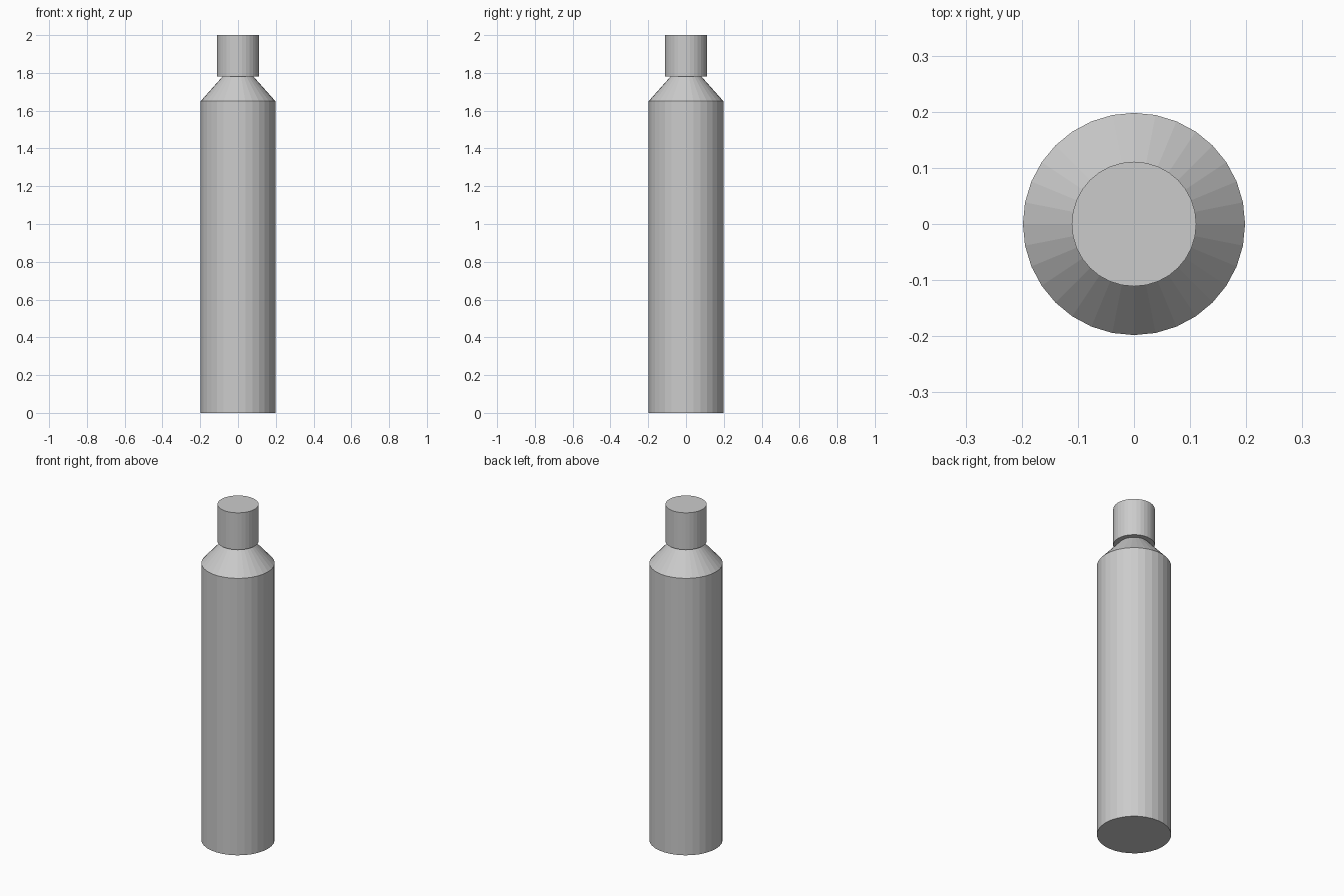
import bpy
import bmesh
import math

if "Cube" in bpy.data.objects:
    bpy.data.objects.remove(bpy.data.objects["Cube"])

SIDES = 32


def lathe(name, profile):
    """Closed, flat-faced solid of revolution from (radius, z) points."""
    bm = bmesh.new()
    rings = []
    for r, z in profile:
        rings.append([bm.verts.new((r * math.cos(2 * math.pi * i / SIDES),
                                    r * math.sin(2 * math.pi * i / SIDES), z))
                      for i in range(SIDES)])
    for low, high in zip(rings, rings[1:]):
        for i in range(SIDES):
            j = (i + 1) % SIDES
            bm.faces.new((low[i], low[j], high[j], high[i]))
    bm.faces.new(rings[0][::-1])
    bm.faces.new(rings[-1])
    mesh = bpy.data.meshes.new(name)
    bm.to_mesh(mesh)
    bm.free()
    obj = bpy.data.objects.new(name, mesh)
    bpy.context.collection.objects.link(obj)
    return obj


# Straight body with a conical shoulder narrowing to the neck
lathe("bottle_body", [(0.198, 0), (0.198, 1.65), (0.078, 1.785)])

# Cap, wider than the neck it sits on
lathe("bottle_cap", [(0.111, 1.78), (0.111, 2.0)])
